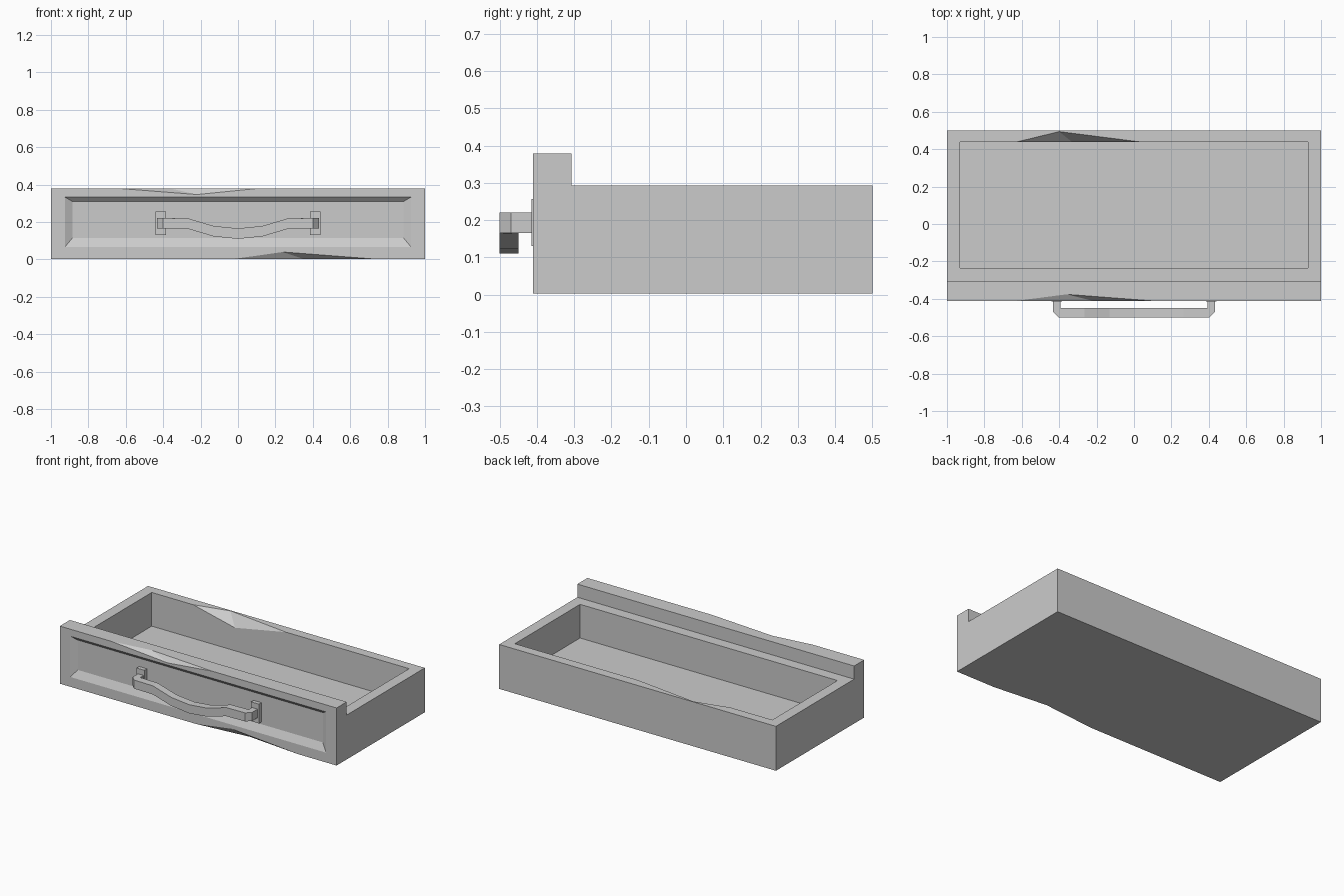
import bpy, bmesh
from mathutils import Vector

default = bpy.data.objects.get("Cube")
if default:
    bpy.data.objects.remove(default, do_unlink=True)

COLOUR = (0.6, 0.6, 0.6, 1)
grey = bpy.data.materials.new("plain grey")
grey.use_nodes = True
grey.diffuse_color = COLOUR
grey.node_tree.nodes["Principled BSDF"].inputs["Base Color"].default_value = COLOUR


def make_object(name, bm):
    bmesh.ops.recalc_face_normals(bm, faces=bm.faces)
    mesh = bpy.data.meshes.new(name)
    bm.to_mesh(mesh)
    bm.free()
    mesh.materials.append(grey)
    obj = bpy.data.objects.new(name, mesh)
    bpy.context.collection.objects.link(obj)
    return obj


def hull(name, points):
    bm = bmesh.new()
    for p in points:
        bm.verts.new(p)
    result = bmesh.ops.convex_hull(bm, input=bm.verts)
    loose = {g for g in result["geom_interior"] if isinstance(g, bmesh.types.BMVert)}
    bmesh.ops.delete(bm, geom=list(loose), context="VERTS")
    return make_object(name, bm)


def box_points(x0, x1, y0, y1, z0, z1):
    return [(x, y, z) for x in (x0, x1) for y in (y0, y1) for z in (z0, z1)]


def cut(target, cutter):
    mod = target.modifiers.new("cut", "BOOLEAN")
    mod.operation = "DIFFERENCE"
    mod.solver = "EXACT"
    mod.object = cutter
    bpy.context.view_layer.objects.active = target
    bpy.ops.object.modifier_apply(modifier=mod.name)
    bpy.data.objects.remove(cutter, do_unlink=True)


def chip(target, ends, flat, side, up, out):
    """Chip an edge: two ends on it, one point on each neighbouring face."""
    ends, flat, side = [Vector(e) for e in ends], Vector(flat), Vector(side)
    up, out = Vector((0, 0, up)), Vector((0, out, 0))
    cut(target, hull("chip_cutter", ends + [e + up + out for e in ends]
                     + [flat, flat + up, side, side + out]))


# Drawer body: side profile with a tall front, extruded across the width
BASE, RIM, TOP, FRONT = 0.003, 0.293, 0.379, -0.411
profile = [(FRONT, BASE), (0.5, BASE), (0.5, RIM), (-0.307, RIM), (-0.307, TOP), (FRONT, TOP)]
bm = bmesh.new()
face = bm.faces.new([bm.verts.new((-1, y, z)) for y, z in profile])
extruded = bmesh.ops.extrude_face_region(bm, geom=[face])
bmesh.ops.translate(bm, vec=(2, 0, 0),
                    verts=[g for g in extruded["geom"] if isinstance(g, bmesh.types.BMVert)])
body = make_object("drawer_body", bm)

# Storage cavity
cut(body, hull("cavity_cutter", box_points(-0.93, 0.93, -0.235, 0.438, 0.073, 0.6)))

# Shallow bevelled recess in the front panel
recess = [(x, -0.389, z) for x in (-0.885, 0.885) for z in (0.115, 0.31)]
recess += [(x, y, z) for x in (-0.925, 0.925) for y in (FRONT, -0.45) for z in (0.067, 0.333)]
cut(body, hull("recess_cutter", recess))

# Worn chips on the front top, front bottom and back inner edges
chip(body, [(-0.63, FRONT, TOP), (0.1, FRONT, TOP)],
     (-0.36, -0.376, TOP), (-0.22, FRONT, 0.347), 0.02, -0.02)
chip(body, [(-0.02, FRONT, BASE), (0.72, FRONT, BASE)],
     (0.35, -0.375, BASE), (0.24, FRONT, 0.04), -0.02, -0.02)
chip(body, [(-0.63, 0.438, RIM), (0.04, 0.438, RIM)],
     (-0.4, 0.494, RIM), (-0.33, 0.438, 0.223), 0.02, -0.02)

# Handle mounting plates
for side, s in (("left", 1), ("right", -1)):
    hull(side + "_handle_plate", box_points(s * 0.385, s * 0.442, -0.415, -0.385, 0.13, 0.256))

# Sagging handle: rectangular rings of (outer x, outer y, inner x, inner y, mid z)
half = [(0.432, -0.385, 0.392, -0.385, 0.193), (0.432, -0.47, 0.392, -0.45, 0.193),
        (0.402, -0.5, 0.38, -0.45, 0.193), (0.265, -0.5, 0.265, -0.45, 0.191),
        (0.13, -0.5, 0.13, -0.45, 0.151)]
stations = [(-a, b, -c, d, z) for a, b, c, d, z in half]
stations += [(0, -0.5, 0, -0.45, 0.138)] + half[::-1]
bm = bmesh.new()
rings = []
for ox, oy, ix, iy, z in stations:
    corners = [(ox, oy, z - 0.028), (ox, oy, z + 0.028), (ix, iy, z + 0.028), (ix, iy, z - 0.028)]
    rings.append([bm.verts.new(c) for c in corners])
for a, b in zip(rings, rings[1:]):
    for i in range(4):
        j = (i + 1) % 4
        bm.faces.new((a[i], a[j], b[j], b[i]))
bm.faces.new(rings[0])
bm.faces.new(rings[-1])
make_object("handle", bm)
